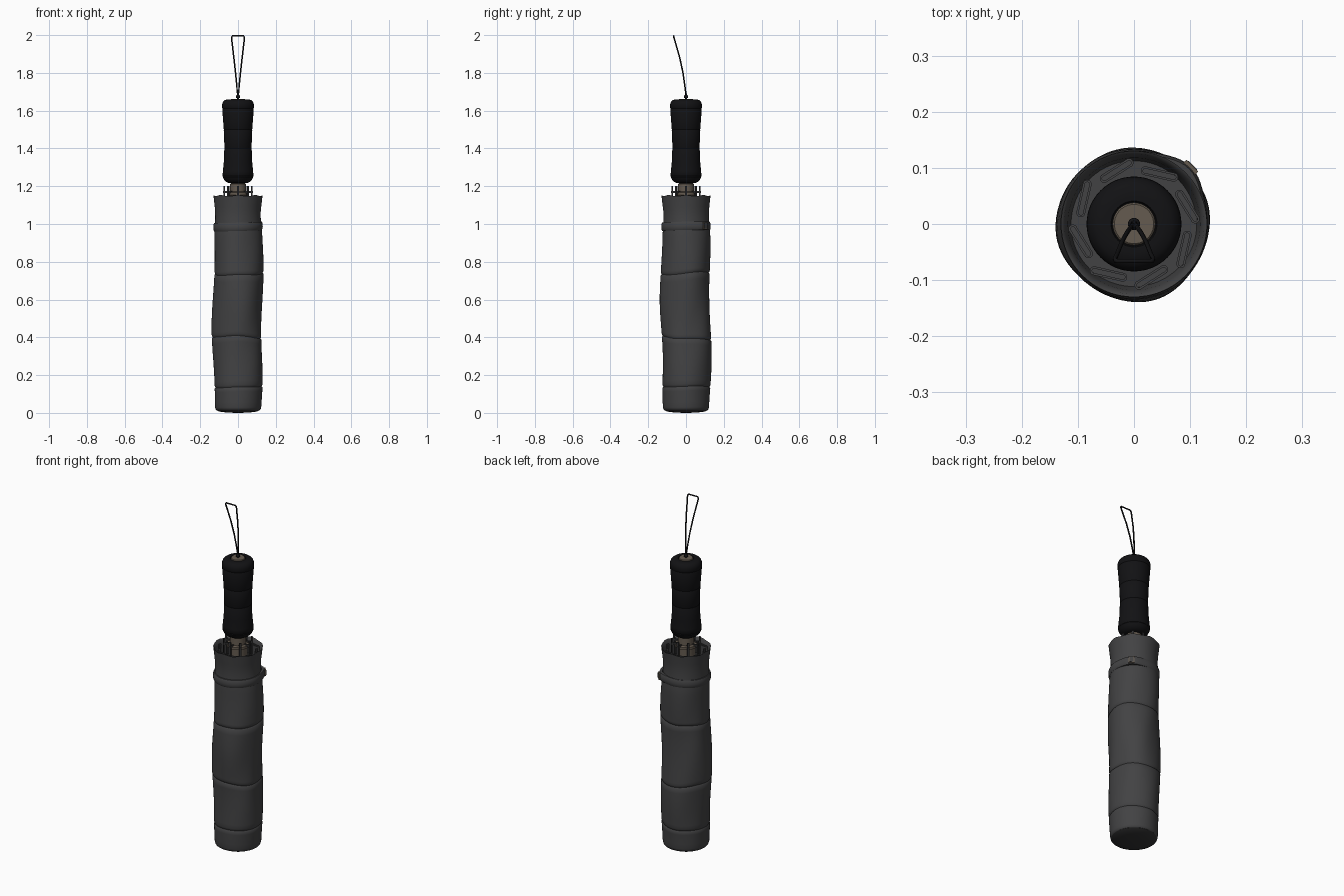
import bpy, bmesh, math
from math import sin, cos, pi
from mathutils import Vector

if "Cube" in bpy.data.objects:
    bpy.data.objects.remove(bpy.data.objects["Cube"])


def material(name, r, g, b):
    m = bpy.data.materials.new(name)
    m.diffuse_color = (r, g, b, 1)
    m.use_nodes = True
    m.node_tree.nodes["Principled BSDF"].inputs["Base Color"].default_value = m.diffuse_color
    return m


FABRIC = material("charcoal fabric", 0.055, 0.055, 0.057)
DARK = material("dark fabric", 0.032, 0.032, 0.033)
BLACK = material("black rubber", 0.006, 0.006, 0.007)
METAL = material("bronze metal", 0.13, 0.105, 0.08)


def finish(name, bm, mat, angle=40):
    bmesh.ops.recalc_face_normals(bm, faces=bm.faces)
    me = bpy.data.meshes.new(name)
    bm.to_mesh(me)
    bm.free()
    ob = bpy.data.objects.new(name, me)
    bpy.context.collection.objects.link(ob)
    me.materials.append(mat)
    bpy.ops.object.select_all(action='DESELECT')
    bpy.context.view_layer.objects.active = ob
    ob.select_set(True)
    bpy.ops.object.shade_smooth_by_angle(angle=math.radians(angle))
    return ob


def lathe(name, profile, mat, n=64, shape=None, angle=40, closed=False):
    """Spin (r, z) points round z; shape(r, z, theta) may deform them."""
    bm = bmesh.new()
    rings = []
    for r, z in profile:
        ring = []
        for i in range(n):
            t = 2 * pi * i / n
            rr, zz = shape(r, z, t) if shape else (r, z)
            ring.append(bm.verts.new((rr * cos(t), rr * sin(t), zz)))
        rings.append(ring)
    pairs = list(zip(rings, rings[1:]))
    if closed:
        pairs.append((rings[-1], rings[0]))
    for a, b in pairs:
        for i in range(n):
            j = (i + 1) % n
            bm.faces.new((a[i], a[j], b[j], b[i]))
    if not closed:
        bm.faces.new(rings[0])
        bm.faces.new(rings[-1])
    return finish(name, bm, mat, angle)


def box(name, size, loc, rot, mat):
    bm = bmesh.new()
    bmesh.ops.create_cube(bm, size=1)
    bmesh.ops.scale(bm, vec=size, verts=bm.verts)
    ob = finish(name, bm, mat)
    ob.location = loc
    ob.rotation_euler = (0, 0, rot)
    return ob


def tube(name, pts, radius, mat, cyclic=False):
    cu = bpy.data.curves.new(name, 'CURVE')
    cu.dimensions = '3D'
    cu.bevel_depth = radius
    cu.bevel_resolution = 2
    cu.use_fill_caps = True
    sp = cu.splines.new('POLY')
    sp.points.add(len(pts) - 1)
    for p, q in zip(sp.points, pts):
        p.co = (*q, 1)
    sp.use_cyclic_u = cyclic
    ob = bpy.data.objects.new(name, cu)
    bpy.context.collection.objects.link(ob)
    cu.materials.append(mat)
    return ob


# Wrapped canopy: soft spiral bulges, with slanted seams between the tiers
SEAMS = (0.14, 0.40, 0.74)
BASE = [(0.0, 0.118), (0.03, 0.122), (0.14, 0.127), (0.4, 0.131), (0.6, 0.131),
        (0.8, 0.129), (0.95, 0.126), (1.0, 0.121), (1.06, 0.120), (1.1, 0.124), (1.15, 0.130)]


def base_radius(z):
    for (z0, r0), (z1, r1) in zip(BASE, BASE[1:]):
        if z <= z1:
            f = (z - z0) / (z1 - z0)
            return r0 + (r1 - r0) * f
    return BASE[-1][1]


def wrap(r, z, t):
    amp = max(0, sin(pi * min(1, max(0, z) / 1.1)))
    k = 0.0065 * cos(t - 9 * z + 1.0) + 0.003 * cos(3 * t + 7 * z) + 0.0015 * cos(5 * t - 11 * z)
    rise = 0.010 * sin(t + 9 * z) + 0.004 * sin(3 * t)
    lip = 0.003 * cos(8 * t) if z > 1.14 else 0
    return r + amp * k, z + amp * rise + lip


levels = sorted([0.03 + 0.028 * i for i in range(41)
                 if all(abs(0.03 + 0.028 * i - s) > 0.012 for s in SEAMS)]
                + [s + d for s in SEAMS for d in (-0.009, -0.003, 0.003, 0.009)] + [1.147])
profile = [(0.112, 0.014), (0.119, 0.018)]
for z in levels:
    dent = 0
    for s in SEAMS:
        if abs(z - s) < 0.005:
            dent = 0.005 if z < s else 0.002
    profile.append((base_radius(z) - dent, z))
profile += [(0.125, 1.147), (0.118, 1.12), (0.112, 1.07), (0.03, 1.07)]
lathe("canopy", profile, FABRIC, 80, wrap, 50)

# Slightly domed closing cap at the foot
lathe("foot_cap", [(0.01, 0.0), (0.06, 0.002), (0.1, 0.007), (0.116, 0.015), (0.112, 0.022)], DARK)


# Closing band, pulled out towards its clasp at the back right
def band_shape(r, z, t):
    d = math.atan2(sin(t - pi / 4), cos(t - pi / 4))
    return r + 0.013 * math.exp(-(d / 0.35) ** 2), z + 0.004 * sin(t + 1)


lathe("closing_band", [(0.112, 0.965), (0.126, 0.965), (0.130, 0.972), (0.131, 0.985), (0.130, 1.0),
                       (0.126, 1.009), (0.112, 1.009)], FABRIC, 80, band_shape, 50, True)
c = cos(pi / 4)
box("band_clasp", (0.008, 0.03, 0.036), (0.143 * c, 0.143 * c, 0.99), pi / 4, METAL)
box("clasp_face", (0.008, 0.022, 0.028), (0.1445 * c, 0.1445 * c, 0.99), pi / 4, FABRIC)

# Folded pleats inside the open mouth: eight slanted flat loops
for i in range(8):
    t = 2 * pi * (i + 0.4) / 8
    bm = bmesh.new()
    loops = []
    for grow, z in ((0.0, 1.06), (0.0, 1.135), (-0.004, 1.135), (-0.004, 1.08)):
        ring = []
        for k in range(16):
            a = 2 * pi * (k + 0.5) / 16
            side = 0.026 if sin(a) > 0 else -0.026
            ring.append(bm.verts.new(((0.008 + grow) * cos(a), side + (0.008 + grow) * sin(a), z)))
        loops.append(ring)
    for a, b in zip(loops, loops[1:]):
        for k in range(16):
            j = (k + 1) % 16
            bm.faces.new((a[k], a[j], b[j], b[k]))
    bm.faces.new(loops[-1])
    ob = finish("canopy_pleat", bm, FABRIC)
    ob.location = (0.1 * cos(t), 0.1 * sin(t), 0)
    ob.rotation_euler = (0, 0, t + 0.25)

# Shaft, runner collar and rib ends
lathe("shaft", [(0.026, 1.06), (0.026, 1.24)], METAL, 32)
lathe("runner", [(0.05, 1.06), (0.05, 1.15), (0.058, 1.153), (0.058, 1.168), (0.042, 1.171),
                 (0.042, 1.212), (0.036, 1.216)], METAL, 48)
for i in range(8):
    t = 2 * pi * i / 8
    box("rib_arm", (0.035, 0.008, 0.012), (0.062 * cos(t), 0.062 * sin(t), 1.17), t, DARK)
    box("rib_end", (0.008, 0.012, 0.14), (0.074 * cos(t), 0.074 * sin(t), 1.13), t, DARK)

# Waisted grip with fine grooves, rounded at both ends
grip = [(0.03, 1.215), (0.05, 1.217), (0.064, 1.224), (0.075, 1.236), (0.081, 1.250), (0.079, 1.253),
        (0.082, 1.256), (0.080, 1.28), (0.075, 1.33), (0.0725, 1.397), (0.071, 1.400), (0.0725, 1.403),
        (0.073, 1.45), (0.0755, 1.497), (0.074, 1.500), (0.0755, 1.503), (0.079, 1.55), (0.0835, 1.607),
        (0.082, 1.611), (0.0845, 1.615), (0.084, 1.635), (0.079, 1.648), (0.068, 1.657), (0.052, 1.660),
        (0.041, 1.660), (0.039, 1.656), (0.02, 1.656)]
lathe("grip", grip, BLACK, 64, None, 50)

# Push button on top of the grip
lathe("push_button", [(0.038, 1.65), (0.038, 1.660), (0.035, 1.663), (0.01, 1.663)], METAL, 40)

# Wrist cord with its knot
half = [(0.003, 0, 1.685), (0.006, -0.006, 1.73), (0.013, -0.016, 1.80), (0.022, -0.033, 1.88),
        (0.030, -0.053, 1.95), (0.034, -0.062, 1.981), (0.033, -0.065, 1.991), (0.029, -0.066, 1.996)]
loop = half + [(-x, y, z) for x, y, z in reversed(half)]
tube("wrist_cord", loop, 0.004, BLACK, True)
tube("cord_stem", [(0, 0, 1.65), (0, 0, 1.69)], 0.006, BLACK)
lathe("cord_knot", [(0.004, 1.664), (0.010, 1.668), (0.011, 1.674), (0.009, 1.681), (0.004, 1.685)],
      BLACK, 16)
